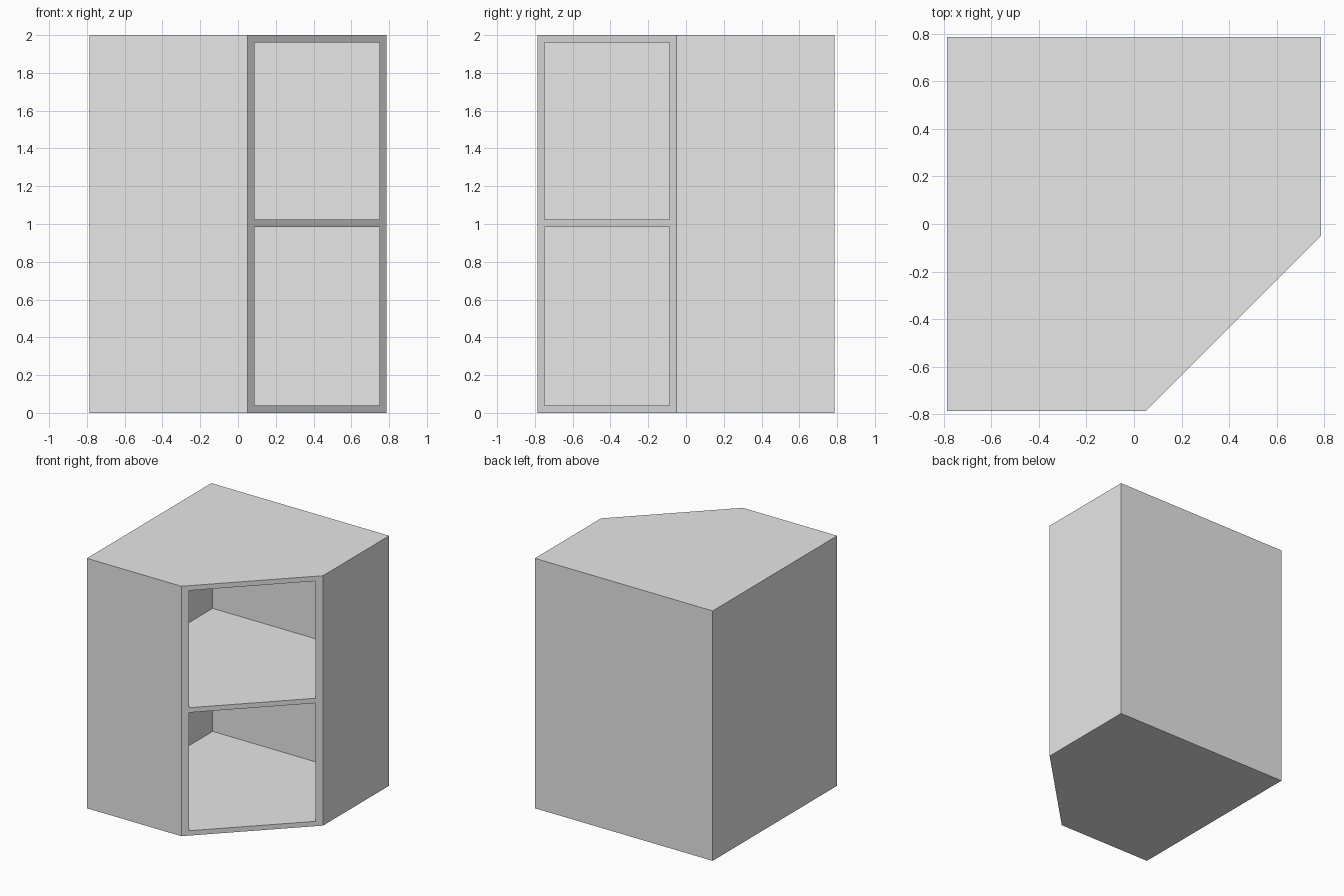
import bpy
import bmesh

HALF = 0.787      # half of the cabinet width and depth
HEIGHT = 2.0
PANEL = 0.039     # panel thickness
DIAGONAL = 0.836  # the open front lies on x - y = DIAGONAL

cube = bpy.data.objects.get("Cube")
if cube:
    bpy.data.objects.remove(cube, do_unlink=True)

grey = bpy.data.materials.new("light grey")
grey.use_nodes = True
grey.diffuse_color = (0.8, 0.8, 0.8, 1)
grey.node_tree.nodes["Principled BSDF"].inputs["Base Color"].default_value = (0.8, 0.8, 0.8, 1)


def prism(name, outline, bottom, top):
    """Extrude a flat outline between two heights."""
    bm = bmesh.new()
    base = bm.faces.new([bm.verts.new((x, y, bottom)) for x, y in outline])
    extruded = bmesh.ops.extrude_face_region(bm, geom=[base])["geom"]
    bmesh.ops.translate(bm, vec=(0, 0, top - bottom),
                        verts=[v for v in extruded if isinstance(v, bmesh.types.BMVert)])
    bmesh.ops.recalc_face_normals(bm, faces=bm.faces)
    mesh = bpy.data.meshes.new(name)
    bm.to_mesh(mesh)
    bm.free()
    mesh.materials.append(grey)
    obj = bpy.data.objects.new(name, mesh)
    bpy.context.collection.objects.link(obj)
    return obj


def corner_outline(h):
    """Square of half size h with its front corner cut off diagonally."""
    return [(-h, h), (-h, -h), (DIAGONAL - h, -h), (h, h - DIAGONAL), (h, h)]


# Outer carcass, hollowed through the diagonal front
carcass = prism("carcass", corner_outline(HALF), 0, HEIGHT)
inner = HALF - PANEL
cutter = prism("interior_cutter",
               [(-inner, inner), (-inner, -inner), (inner, -inner), (inner, inner)],
               PANEL, HEIGHT - PANEL)
hollow = carcass.modifiers.new("hollow", "BOOLEAN")
hollow.operation = "DIFFERENCE"
hollow.solver = "EXACT"
hollow.object = cutter
bpy.context.view_layer.objects.active = carcass
bpy.ops.object.modifier_apply(modifier=hollow.name)
bpy.data.objects.remove(cutter, do_unlink=True)

# Middle shelf, flush with the front frame
middle = HEIGHT / 2 + 0.004
prism("middle_shelf", corner_outline(inner), middle - PANEL / 2, middle + PANEL / 2)
